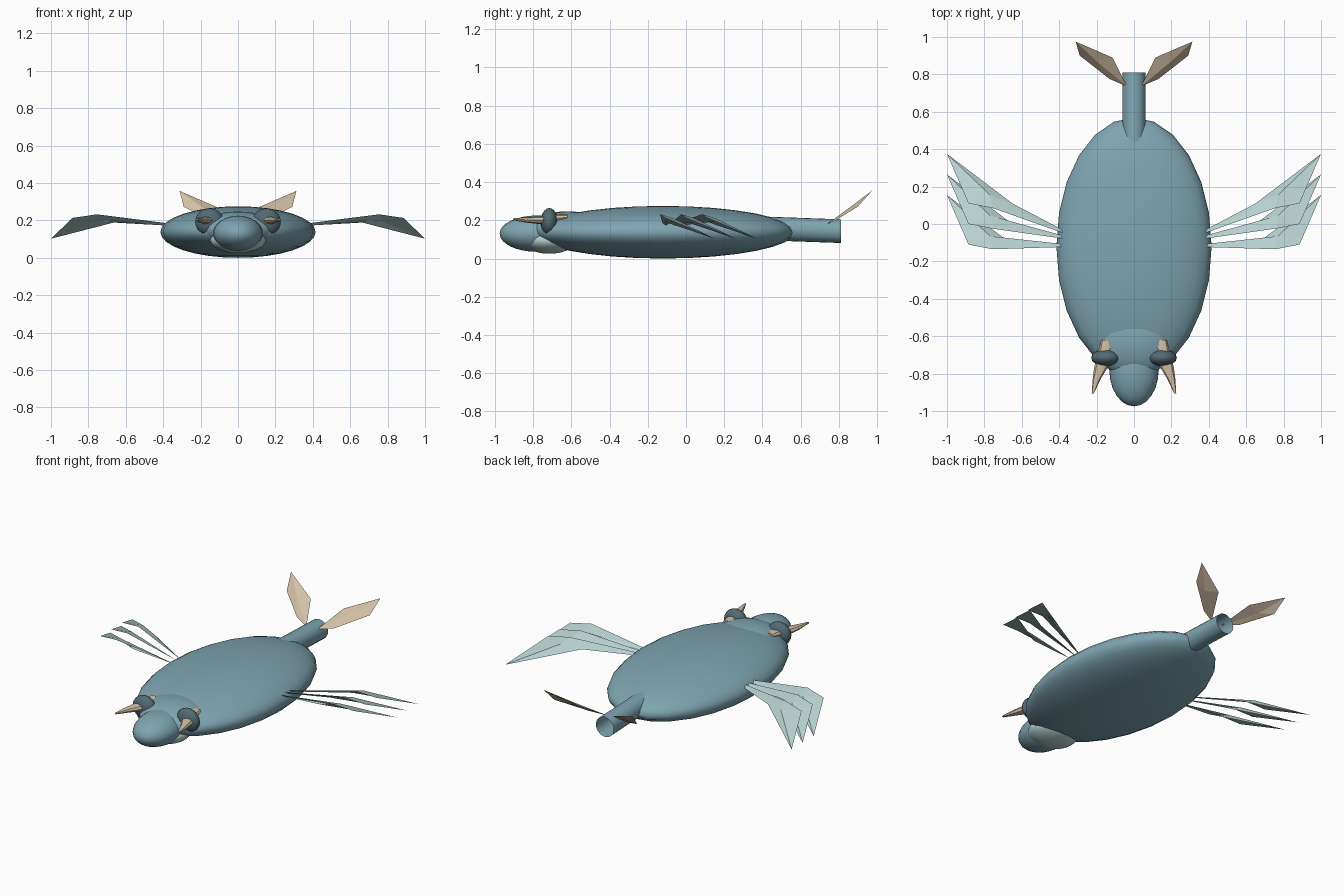
import bpy, bmesh, math
from mathutils import Vector

if "Cube" in bpy.data.objects:
    bpy.data.objects.remove(bpy.data.objects["Cube"])


def material(name, rgb):
    m = bpy.data.materials.new(name)
    m.diffuse_color = (*rgb, 1)
    m.use_nodes = True
    m.node_tree.nodes["Principled BSDF"].inputs["Base Color"].default_value = m.diffuse_color
    return m


BLUE = material("slate blue", (0.21, 0.375, 0.44))
PALE = material("pale teal", (0.47, 0.64, 0.63))
TAN = material("sand tan", (0.66, 0.54, 0.39))
DARK = material("dark slate", (0.085, 0.145, 0.17))


def finish(bm, name, mat, angle=None):
    bmesh.ops.recalc_face_normals(bm, faces=bm.faces)
    me = bpy.data.meshes.new(name)
    bm.to_mesh(me)
    bm.free()
    ob = bpy.data.objects.new(name, me)
    bpy.context.collection.objects.link(ob)
    me.materials.append(mat)
    if angle:
        bpy.ops.object.select_all(action='DESELECT')
        bpy.context.view_layer.objects.active = ob
        ob.select_set(True)
        bpy.ops.object.shade_smooth_by_angle(angle=math.radians(angle))
    return ob


def ellipsoid(name, centre, radii, mat, segs=24, rings=16):
    bm = bmesh.new()
    bmesh.ops.create_uvsphere(bm, u_segments=segs, v_segments=rings, radius=1)
    for v in bm.verts:
        v.co = Vector(c + r * k for c, r, k in zip(centre, radii, v.co))
    return finish(bm, name, mat, 50)


def loft(name, sections, mat, sides, caps=True):
    """Elliptical rings along y: (x, y, z, x radius, z radius)."""
    bm = bmesh.new()
    rings = []
    for x, y, z, rx, rz in sections:
        rings.append([bm.verts.new((x + rx * math.cos(2 * math.pi * i / sides), y,
                                    z + rz * math.sin(2 * math.pi * i / sides)))
                      for i in range(sides)])
    for a, b in zip(rings, rings[1:]):
        for i in range(sides):
            j = (i + 1) % sides
            bm.faces.new((a[i], a[j], b[j], b[i]))
    if caps:
        bm.faces.new(rings[0])
        bm.faces.new(rings[-1])
    return finish(bm, name, mat, 40)


def blade(name, outline, ridge, mat, thick):
    """Thin leaf: an outline with a raised ridge above and a flat one below."""
    bm = bmesh.new()
    rim = [bm.verts.new(p) for p in outline]
    for dz in (thick, -thick * 0.3):
        mid = bm.verts.new((ridge[0], ridge[1], ridge[2] + dz))
        for i in range(len(rim)):
            bm.faces.new((rim[i], rim[(i + 1) % len(rim)], mid))
    return finish(bm, name, mat)


# Body, neck swelling, head and pale chin
ellipsoid("body", (0, -0.12, 0.1375), (0.415, 0.69, 0.1375), BLUE)
ellipsoid("neck", (0, -0.62, 0.15), (0.22, 0.20, 0.097), BLUE)
ellipsoid("head", (0, -0.78, 0.13), (0.132, 0.195, 0.095), BLUE)
ellipsoid("chin", (0, -0.715, 0.095), (0.15, 0.14, 0.07), PALE)

# Open tail tube
loft("tail", [(0, 0.42, 0.157, 0.062, 0.062), (0, 0.81, 0.143, 0.062, 0.062)],
     BLUE, 20, caps=False)

for side, s in (("left", -1), ("right", 1)):
    # Eye with a horn passing through it
    ellipsoid(side + "_eye", (s * 0.152, -0.715, 0.192), (0.077, 0.045, 0.072),
              DARK, 16, 10)
    loft(side + "_horn", [(s * 0.153, -0.62, 0.215, 0.022, 0.015),
                          (s * 0.152, -0.66, 0.212, 0.033, 0.02),
                          (s * 0.176, -0.765, 0.2, 0.037, 0.02),
                          (s * 0.20, -0.83, 0.202, 0.021, 0.015),
                          (s * 0.22, -0.905, 0.205, 0.006, 0.005)], TAN, 8)

    # Tail fin
    fin = [(0.037, 0.735, 0.178), (0.115, 0.89, 0.272), (0.312, 0.975, 0.357),
           (0.29, 0.90, 0.272), (0.13, 0.775, 0.195)]
    blade(side + "_tail_fin", [(s * x, y, z) for x, y, z in fin],
          (s * 0.2, 0.87, 0.262), TAN, 0.015)

    # Three fanned wing feathers
    for n, (shift, root) in enumerate(((0, -0.115), (0.11, -0.07), (0.22, -0.04))):
        feather = [(0.38, root - 0.008, 0.185), (0.755, shift - 0.135, 0.232),
                   (0.885, shift - 0.11, 0.213), (1.0, shift + 0.155, 0.102),
                   (0.65, shift - 0.11, 0.192), (0.38, root + 0.008, 0.172)]
        blade(f"{side}_feather_{n + 1}", [(s * x, y, z) for x, y, z in feather],
              (s * 0.77, shift - 0.065, 0.198), PALE, 0.012)
